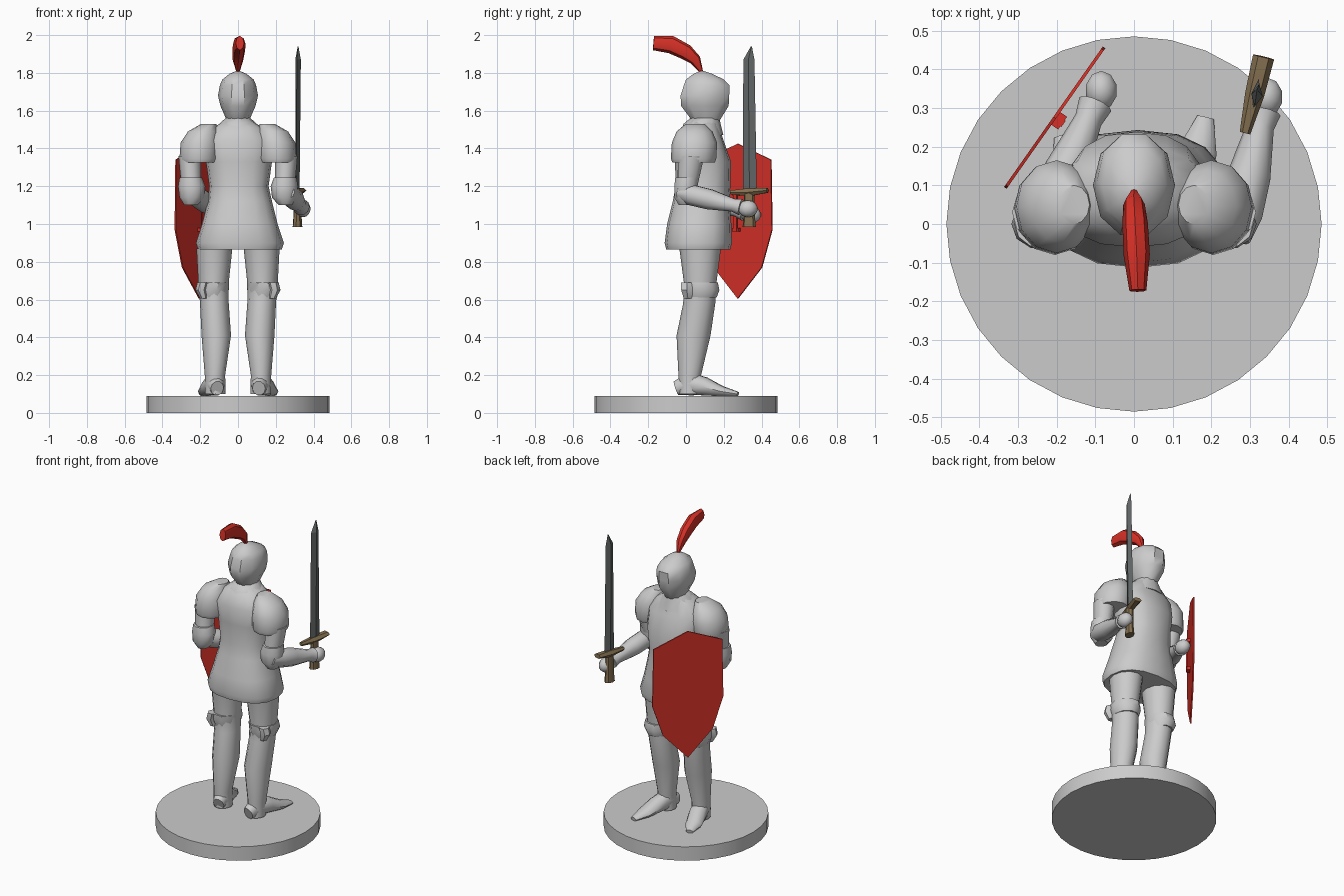
import bpy, bmesh, math
from mathutils import Vector, Matrix

if "Cube" in bpy.data.objects:
    bpy.data.objects.remove(bpy.data.objects["Cube"], do_unlink=True)


def material(name, colour):
    mat = bpy.data.materials.new(name)
    mat.use_nodes = True
    mat.diffuse_color = (*colour, 1)
    shader = next(n for n in mat.node_tree.nodes if n.type == "BSDF_PRINCIPLED")
    shader.inputs["Base Color"].default_value = (*colour, 1)
    return mat


armour = material("pale steel", (0.6, 0.6, 0.6))
blade_steel = material("dark steel", (0.13, 0.14, 0.14))
red = material("red", (0.68, 0.03, 0.02))
brown = material("brown leather", (0.23, 0.16, 0.08))


def finish(name, bm, mat, angle=40):
    """Turn a bmesh into a shaded object with one material."""
    bmesh.ops.recalc_face_normals(bm, faces=bm.faces)
    mesh = bpy.data.meshes.new(name)
    bm.to_mesh(mesh)
    bm.free()
    mesh.materials.append(mat)
    obj = bpy.data.objects.new(name, mesh)
    bpy.context.collection.objects.link(obj)
    bpy.ops.object.select_all(action="DESELECT")
    obj.select_set(True)
    bpy.context.view_layer.objects.active = obj
    bpy.ops.object.shade_smooth_by_angle(angle=math.radians(angle))
    return obj


def loft(name, rings, mat, sides=12, power=2, follow=False, yaw=0, angle=40):
    """Skin rings (x, y, z, radius_a, radius_b), level or square to the path."""
    bm = bmesh.new()
    centres = [Vector(r[:3]) for r in rings]
    loops = []
    for i, (centre, ring) in enumerate(zip(centres, rings)):
        side = Vector((math.cos(yaw), math.sin(yaw), 0))
        up = Vector((-math.sin(yaw), math.cos(yaw), 0))
        if follow:
            tangent = centres[min(i + 1, len(rings) - 1)] - centres[max(i - 1, 0)]
            side = tangent.cross(Vector((0, 0, 1))).normalized()
            up = side.cross(tangent).normalized()
        loop = []
        for k in range(sides):
            turn = math.tau * k / sides
            c, s = math.cos(turn), math.sin(turn)
            a = math.copysign(abs(c) ** (2 / power), c) * ring[3]
            b = math.copysign(abs(s) ** (2 / power), s) * ring[4]
            loop.append(bm.verts.new(centre + side * a + up * b))
        loops.append(loop)
    for low, high in zip(loops, loops[1:]):
        for k in range(sides):
            n = (k + 1) % sides
            bm.faces.new((low[k], low[n], high[n], high[k]))
    bm.faces.new(loops[0])
    bm.faces.new(loops[-1])
    return finish(name, bm, mat, angle)


def ball(name, centre, size, mat):
    bm = bmesh.new()
    place = Matrix.Translation(centre) @ Matrix.Diagonal((*size, 1))
    bmesh.ops.create_uvsphere(bm, u_segments=10, v_segments=7, radius=1, matrix=place)
    return finish(name, bm, mat)


def flip(rings, s):
    return [(s * r[0], *r[1:]) for r in rings]


# Round stand
loft("stand", [(0, 0, 0, 0.485, 0.485), (0, 0, 0.09, 0.485, 0.485)], armour, sides=32)

# Body: flared skirt, narrow waist, chest and shoulders
loft("body", [
    (0.01, 0.065, 0.865, 0.222, 0.17),
    (0.01, 0.065, 0.9, 0.233, 0.178),
    (0.01, 0.07, 1, 0.2, 0.17),
    (0.01, 0.08, 1.12, 0.17, 0.15),
    (0.005, 0.09, 1.2, 0.157, 0.145),
    (0.005, 0.09, 1.33, 0.175, 0.148),
    (0, 0.07, 1.44, 0.19, 0.13),
    (0, 0.075, 1.51, 0.13, 0.1),
    (0, 0.095, 1.555, 0.062, 0.072),
], armour, sides=16, power=2.4)
loft("neck_collar", [
    (0, 0.08, 1.47, 0.14, 0.118),
    (0, 0.085, 1.53, 0.1, 0.098),
    (0, 0.1, 1.56, 0.066, 0.078),
], armour)

# Closed helmet with a brow ridge
loft("helmet", [
    (0, 0.105, 1.545, 0.058, 0.075),
    (0, 0.1, 1.625, 0.093, 0.132),
    (0, 0.1, 1.68, 0.106, 0.135),
    (0, 0.11, 1.735, 0.096, 0.127),
    (0, 0.1, 1.765, 0.083, 0.105),
    (0, 0.09, 1.795, 0.045, 0.052),
    (0, 0.085, 1.81, 0.01, 0.01),
], armour, sides=10, power=2.1)

# Plume sweeping backwards
loft("plume", [
    (0, 0.085, 1.8, 0.007, 0.007),
    (0, 0.05, 1.868, 0.028, 0.03),
    (0.003, 0, 1.91, 0.033, 0.042),
    (0.007, -0.08, 1.95, 0.034, 0.047),
    (0.01, -0.172, 1.958, 0.022, 0.038),
], red, sides=8, follow=True)

# Limbs, shared by both sides
for s, label in ((1, "left"), (-1, "right")):
    loft(label + "_shoulder_plate", flip([
        (0.207, 0.04, 1.325, 0.096, 0.112),
        (0.205, 0.04, 1.345, 0.105, 0.12),
        (0.2, 0.045, 1.43, 0.104, 0.12),
        (0.185, 0.045, 1.49, 0.08, 0.095),
        (0.155, 0.05, 1.53, 0.04, 0.05),
    ], s), armour)
    loft(label + "_upper_arm", flip([
        (0.235, 0, 1.17, 0.05, 0.055),
        (0.25, 0.015, 1.25, 0.055, 0.06),
        (0.255, 0.03, 1.36, 0.06, 0.07),
    ], s), armour, sides=10)
    loft(label + "_elbow_guard", flip([
        (0.25, 0, 1.1, 0.035, 0.04),
        (0.245, -0.005, 1.14, 0.065, 0.06),
        (0.245, 0, 1.2, 0.072, 0.065),
        (0.25, 0.005, 1.245, 0.06, 0.065),
    ], s), armour, sides=10)
    loft(label + "_leg", flip([
        (0.12, 0.02, 0.1, 0.055, 0.06),
        (0.122, 0.02, 0.2, 0.054, 0.06),
        (0.115, 0.04, 0.41, 0.078, 0.09),
        (0.125, 0.07, 0.58, 0.076, 0.085),
        (0.13, 0.075, 0.68, 0.08, 0.085),
        (0.125, 0.075, 0.87, 0.095, 0.11),
    ], s), armour)
    loft(label + "_knee_guard", flip([
        (0.132, 0.078, 0.61, 0.073, 0.088),
        (0.135, 0.08, 0.65, 0.086, 0.102),
        (0.132, 0.075, 0.69, 0.084, 0.098),
    ], s), armour, sides=10)
    loft(label + "_knee_wing", flip([
        (0.18, 0.01, 0.605, 0.02, 0.025),
        (0.195, 0.005, 0.65, 0.03, 0.035),
        (0.185, 0.005, 0.69, 0.03, 0.035),
    ], s), armour, sides=6)
    reach = 1 if s > 0 else 0.83
    loft(label + "_foot", [(s * x, y * reach, z, a, b) for x, y, z, a, b in (
        (0.11, -0.052, 0.13, 0.035, 0.04),
        (0.12, 0.02, 0.155, 0.055, 0.065),
        (0.14, 0.1, 0.14, 0.055, 0.05),
        (0.165, 0.19, 0.115, 0.05, 0.027),
        (0.185, 0.275, 0.1, 0.022, 0.012),
    )], armour, sides=10, follow=True)

# Forearms reaching to the sword and to the shield
for label, elbow, wrist in (
    ("left", Vector((0.26, -0.04, 1.17)), Vector((0.335, 0.29, 1.09))),
    ("right", Vector((-0.25, -0.03, 1.17)), Vector((-0.1, 0.31, 1.06))),
):
    rings = [(*elbow.lerp(wrist, t), r, r) for t, r in
             ((0, 0.04), (0.2, 0.057), (0.5, 0.056), (0.88, 0.036), (1, 0.045))]
    loft(label + "_forearm", rings, armour, sides=10, follow=True)
    hand = wrist + (wrist - elbow).normalized() * 0.04
    ball(label + "_hand", hand, (0.042, 0.052, 0.045), armour)

# Sword, turned slightly off the forward axis
tilt = -0.2
loft("sword_blade", [
    (0.315, 0.338, 1.16, 0.011, 0.038),
    (0.318, 0.333, 1.87, 0.015, 0.03),
    (0.318, 0.346, 1.94, 0.002, 0.003),
], blade_steel, sides=4, yaw=tilt, angle=15)
loft("sword_guard", [
    (0.287, 0.235, 1.168, 0.014, 0.012),
    (0.312, 0.335, 1.168, 0.025, 0.024),
    (0.335, 0.432, 1.178, 0.028, 0.014),
], brown, sides=6, follow=True, angle=25)
loft("sword_grip", [
    (0.315, 0.335, 0.985, 0.026, 0.036),
    (0.315, 0.335, 1.04, 0.022, 0.03),
    (0.315, 0.335, 1.165, 0.02, 0.028),
], brown, sides=8, yaw=tilt)

# Shield: half outline mirrored, then thickened
along = Vector((0.575, 0.818, 0))
inward = Vector((0.818, -0.575, 0))
middle = Vector((-0.205, 0.275, 0))
half = [(0.215, 1.34), (0.222, 0.97), (0.155, 0.77)]
outline = [(0, 1.425)] + half + [(0, 0.605)] + [(-u, z) for u, z in reversed(half)]


def plate(name, points, depth, offset=0):
    bm = bmesh.new()
    face = bm.faces.new([
        bm.verts.new(middle + along * u + inward * offset + Vector((0, 0, z)))
        for u, z in points])
    extruded = bmesh.ops.extrude_face_region(bm, geom=[face], use_keep_orig=True)
    moved = [v for v in extruded["geom"] if isinstance(v, bmesh.types.BMVert)]
    bmesh.ops.translate(bm, verts=moved, vec=inward * depth)
    return finish(name, bm, red, 15)


plate("shield", outline, 0.008, -0.004)

# Grip straps behind the shield
for label, low in (("upper", 1.15), ("lower", 0.96)):
    high = low + 0.02
    plate(label + "_shield_strap",
          [(-0.02, low), (0.02, low), (0.02, high), (-0.02, high)], 0.025)
plate("shield_handle", [(-0.01, 0.96), (0.01, 0.96), (0.01, 1.17), (-0.01, 1.17)],
      0.008, 0.02)
